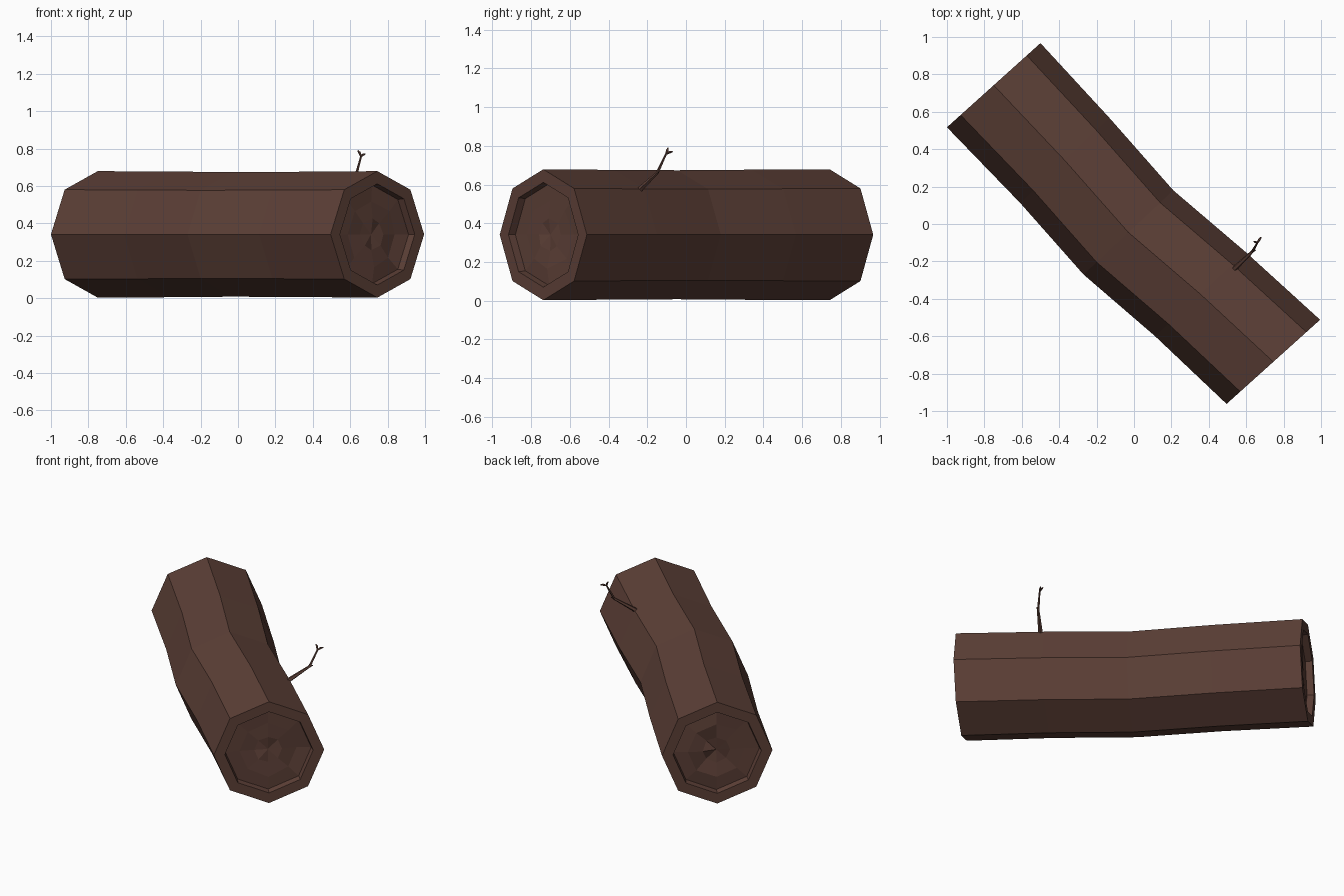
import bpy, bmesh, math, random
from mathutils import Vector

if "Cube" in bpy.data.objects:
    bpy.data.objects.remove(bpy.data.objects["Cube"])

random.seed(4)


def material(name, rgb):
    m = bpy.data.materials.new(name)
    m.diffuse_color = (*rgb, 1)
    m.use_nodes = True
    m.node_tree.nodes["Principled BSDF"].inputs["Base Color"].default_value = m.diffuse_color
    return m


BARK = material("bark_brown", (0.109, 0.051, 0.038))


def finish(bm, name):
    bmesh.ops.recalc_face_normals(bm, faces=bm.faces)
    me = bpy.data.meshes.new(name)
    bm.to_mesh(me)
    bm.free()
    me.materials.append(BARK)
    ob = bpy.data.objects.new(name, me)
    bpy.context.collection.objects.link(ob)
    return ob


def add_ring(bm, centre, u, v, n):
    return [bm.verts.new(centre + u * math.cos(a) + v * math.sin(a))
            for a in (2 * math.pi * i / n for i in range(n))]


def bridge(bm, a, b):
    n = len(a)
    for i in range(n):
        j = (i + 1) % n
        bm.faces.new((a[i], a[j], b[j], b[i]))


# Log: bent octagonal trunk, each station is (x, y, half width x, half width y, half height)
Z = 0.341
stations = [(-0.75, 0.742, 0.25, 0.225, 0.338),
            (-0.37, 0.34, 0.238, 0.228, 0.336),
            (-0.03, -0.045, 0.24, 0.225, 0.333),
            (0.355, -0.375, 0.242, 0.225, 0.335),
            (0.745, -0.737, 0.25, 0.225, 0.338)]
bm = bmesh.new()
rings = [add_ring(bm, Vector((x, y, Z)), Vector((ux, uy, 0)), Vector((0, 0, h)), 8)
         for x, y, ux, uy, h in stations]
for a, b in zip(rings, rings[1:]):
    bridge(bm, a, b)

# Both ends: flat rim, shallow recess, roughly broken wood inside
for k, side in ((0, -1), (-1, 1)):
    x, y, ux, uy, h = stations[k]
    out = Vector((0.67, -0.743, 0)) * side
    c, u, v = Vector((x, y, Z)), Vector((ux, uy, 0)), Vector((0, 0, h))
    prev = rings[k]
    for scale, depth, rough in ((0.80, 0, 0), (0.78, 0.042, 0), (0.52, 0.042, 0.016),
                                (0.25, 0.042, 0.016)):
        ring = add_ring(bm, c - out * depth, u * scale, v * scale, 8)
        for p in ring:
            p.co += out * random.uniform(-rough, rough)
        bridge(bm, prev, ring)
        prev = ring
    hub = bm.verts.new(c - out * 0.05)
    for i in range(8):
        bm.faces.new((prev[i], prev[(i + 1) % 8], hub))
finish(bm, "log")


# Twig: tapered five-sided tubes along short paths
def tube(name, pts, radii, n=5):
    bm = bmesh.new()
    pts = [Vector(p) for p in pts]
    rs = []
    for i, (p, r) in enumerate(zip(pts, radii)):
        d = (pts[min(i + 1, len(pts) - 1)] - pts[max(i - 1, 0)]).normalized()
        u = d.cross(Vector((1, -1, 0))).normalized()
        rs.append(add_ring(bm, p, u * r, d.cross(u) * r, n))
    for a, b in zip(rs, rs[1:]):
        bridge(bm, a, b)
    bm.faces.new(rs[0])
    bm.faces.new(rs[-1])
    return finish(bm, name)


tube("twig_stem", [(0.525, -0.25, 0.56), (0.548, -0.228, 0.584), (0.632, -0.148, 0.66),
                   (0.66, -0.1, 0.764)], [0.018, 0.014, 0.008, 0.005])
tube("twig_fork_left", [(0.658, -0.103, 0.758), (0.65, -0.096, 0.778), (0.64, -0.093, 0.79)],
     [0.005, 0.007, 0.003])
tube("twig_fork_right", [(0.658, -0.103, 0.758), (0.67, -0.083, 0.768), (0.68, -0.07, 0.77)],
     [0.005, 0.007, 0.003])
tube("twig_nub", [(0.63, -0.15, 0.658), (0.65, -0.14, 0.668)], [0.006, 0.003])
